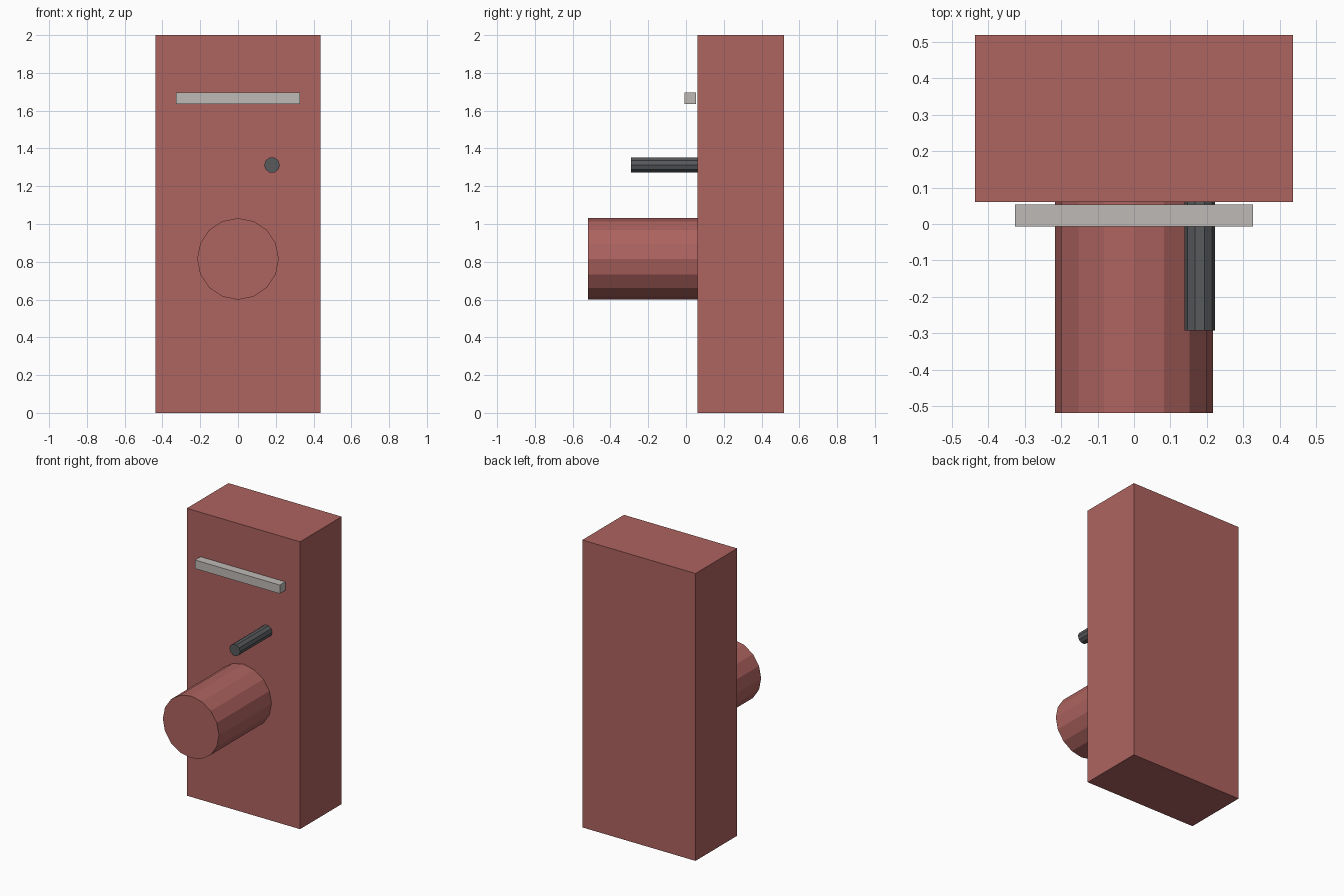
import bpy
import math

if "Cube" in bpy.data.objects:
    bpy.data.objects.remove(bpy.data.objects["Cube"])


def material(name, rgb):
    m = bpy.data.materials.new(name)
    m.diffuse_color = (*rgb, 1)
    m.use_nodes = True
    m.node_tree.nodes["Principled BSDF"].inputs["Base Color"].default_value = m.diffuse_color
    return m


def box(name, lo, hi, mat):
    centre = [(a + b) / 2 for a, b in zip(lo, hi)]
    bpy.ops.mesh.primitive_cube_add(size=1, location=centre)
    ob = bpy.context.object
    ob.name = name
    ob.scale = [b - a for a, b in zip(lo, hi)]
    bpy.ops.object.transform_apply(location=False, rotation=False, scale=True)
    ob.data.materials.append(mat)


def peg(name, x, z, radius, y0, y1, sides, mat, spin=0):
    # Cylinder lying along y, turned by spin about its own axis
    bpy.ops.mesh.primitive_cylinder_add(
        vertices=sides, radius=radius, depth=y1 - y0,
        location=(x, (y0 + y1) / 2, z), rotation=(math.pi / 2, 0, spin * 0))
    ob = bpy.context.object
    ob.name = name
    ob.rotation_euler = (math.pi / 2, spin, 0)
    ob.data.materials.append(mat)


red = material("brick red", (0.42, 0.125, 0.115))
grey = material("light grey", (0.52, 0.49, 0.465))
dark = material("dark grey", (0.095, 0.1, 0.107))

FRONT = 0.06
# Main slab
box("body", (-0.436, FRONT, 0), (0.436, 0.518, 2), red)
# Bar floating just in front of the slab
box("bar", (-0.327, -0.007, 1.635), (0.327, 0.053, 1.695), grey)
# Large 16-sided barrel and thin 10-sided rod with points to the sides
peg("barrel", 0, 0.815, 0.216, -0.518, FRONT, 16, red)
peg("rod", 0.18, 1.312, 0.0415, -0.292, FRONT, 10, dark, math.pi / 2)
